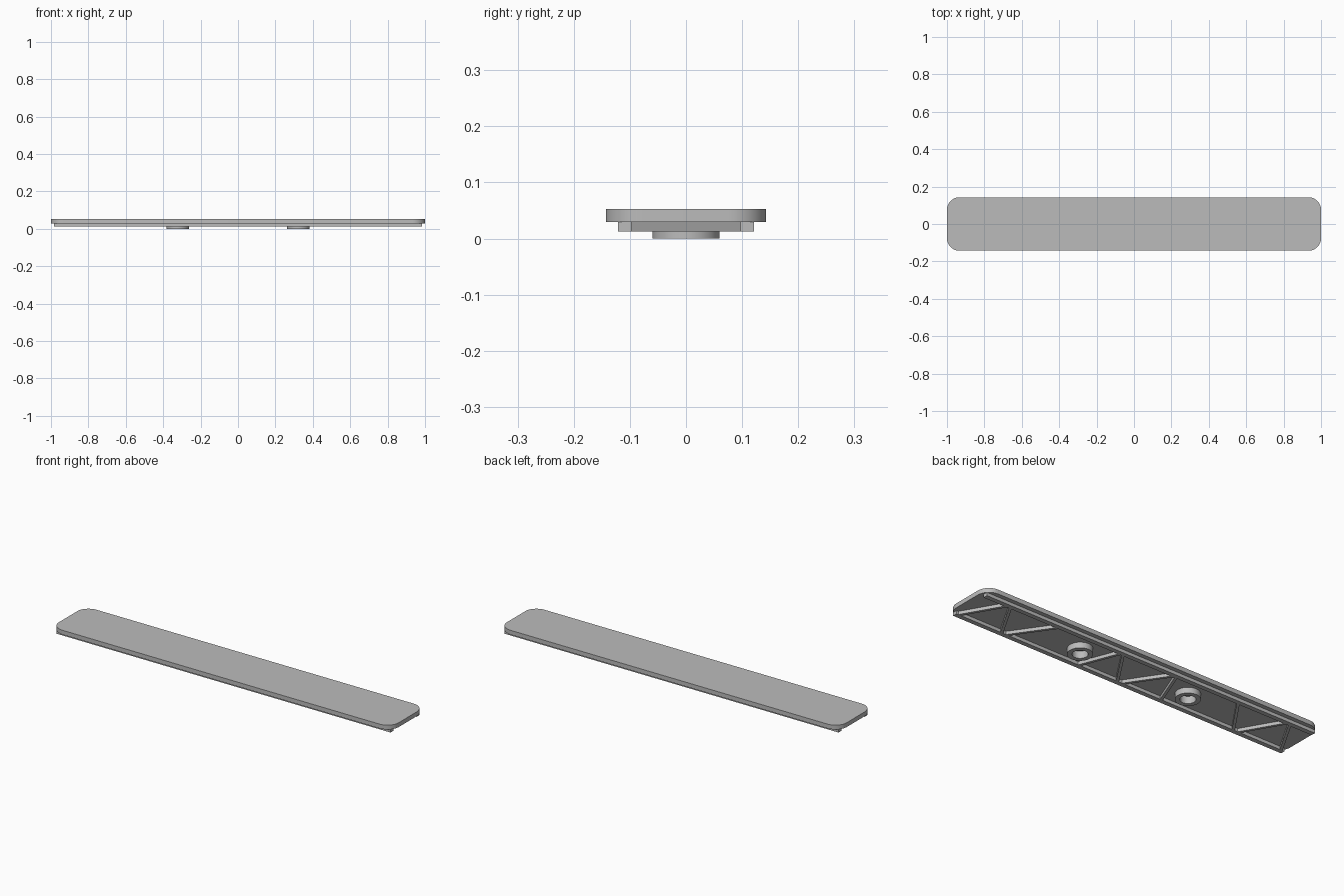
import bpy, bmesh, math
from mathutils import Vector

cube = bpy.data.objects.get("Cube")
if cube:
    bpy.data.objects.remove(cube, do_unlink=True)

grey = bpy.data.materials.new("plain_grey")
grey.use_nodes = True
grey.diffuse_color = (0.5, 0.5, 0.5, 1)
grey.node_tree.nodes["Principled BSDF"].inputs["Base Color"].default_value = (0.5, 0.5, 0.5, 1)

TOP, PLATE_BOTTOM, RAIL_BOTTOM = 0.053, 0.03, 0.013


def extrude(name, outline, z0, z1):
    """Solid prism from a counter-clockwise outline."""
    bm = bmesh.new()
    face = bm.faces.new([bm.verts.new((x, y, z0)) for x, y in outline])
    geom = bmesh.ops.extrude_face_region(bm, geom=[face])["geom"]
    verts = [g for g in geom if isinstance(g, bmesh.types.BMVert)]
    bmesh.ops.translate(bm, verts=verts, vec=(0, 0, z1 - z0))
    bmesh.ops.recalc_face_normals(bm, faces=bm.faces)
    mesh = bpy.data.meshes.new(name)
    bm.to_mesh(mesh)
    bm.free()
    mesh.materials.append(grey)
    obj = bpy.data.objects.new(name, mesh)
    bpy.context.collection.objects.link(obj)
    return obj


def arc(cx, cy, r, start, sweep, steps):
    return [(cx + r * math.cos(start + sweep * i / steps),
             cy + r * math.sin(start + sweep * i / steps)) for i in range(steps + 1)]


def circle(cx, r):
    return arc(cx, 0, r, 0, math.tau, 48)[:-1]


def smooth(obj):
    bpy.ops.object.select_all(action='DESELECT')
    bpy.context.view_layer.objects.active = obj
    obj.select_set(True)
    bpy.ops.object.shade_smooth_by_angle(angle=math.radians(30))


def cut(obj, cutter):
    mod = obj.modifiers.new("hole", 'BOOLEAN')
    mod.operation = 'DIFFERENCE'
    mod.solver = 'EXACT'
    mod.object = cutter
    cutter.hide_render = True
    cutter.hide_set(True)


# Cover plate with rounded corners
radius, half_x, half_y = 0.067, 1.0, 0.143
outline = []
for i, (sx, sy) in enumerate([(1, 1), (-1, 1), (-1, -1), (1, -1)]):
    outline += arc(sx * (half_x - radius), sy * (half_y - radius), radius,
                   i * math.pi / 2, math.pi / 2, 12)
plate = extrude("cover_plate", outline, PLATE_BOTTOM, TOP)
smooth(plate)

# Long rails under both edges
for side, name in ((1, "back_rail"), (-1, "front_rail")):
    y0, y1 = sorted((side * 0.097, side * 0.121))
    extrude(name, [(-0.983, y0), (0.983, y0), (0.983, y1), (-0.983, y1)],
            RAIL_BOTTOM, PLATE_BOTTOM)


# Diagonal stiffening ribs, mirrored about the middle
def rib(name, x_front, x_back, width=0.014):
    a, b = Vector((x_front, -0.108)), Vector((x_back, 0.108))
    d = (b - a).normalized()
    n = Vector((-d.y, d.x)) * width / 2
    extrude(name, [a - n, b - n, b + n, a + n], RAIL_BOTTOM, PLATE_BOTTOM)


for side, label in ((1, "left"), (-1, "right")):
    for k, (front, back) in enumerate([(0.01, 0.155), (0.25, 0.165), (0.685, 0.535),
                                       (0.705, 0.83), (0.97, 0.845)]):
        rib(f"{label}_rib_{k + 1}", side * front, side * back)

# Round hollow bosses
for side, label in ((1, "left"), (-1, "right")):
    cx = side * 0.323
    boss = extrude(f"{label}_boss", circle(cx, 0.06), 0, PLATE_BOTTOM)
    hole = extrude(f"{label}_hole_cutter", circle(cx, 0.037), -0.02, 0.038)
    smooth(boss)
    cut(boss, hole)
    cut(plate, hole)
